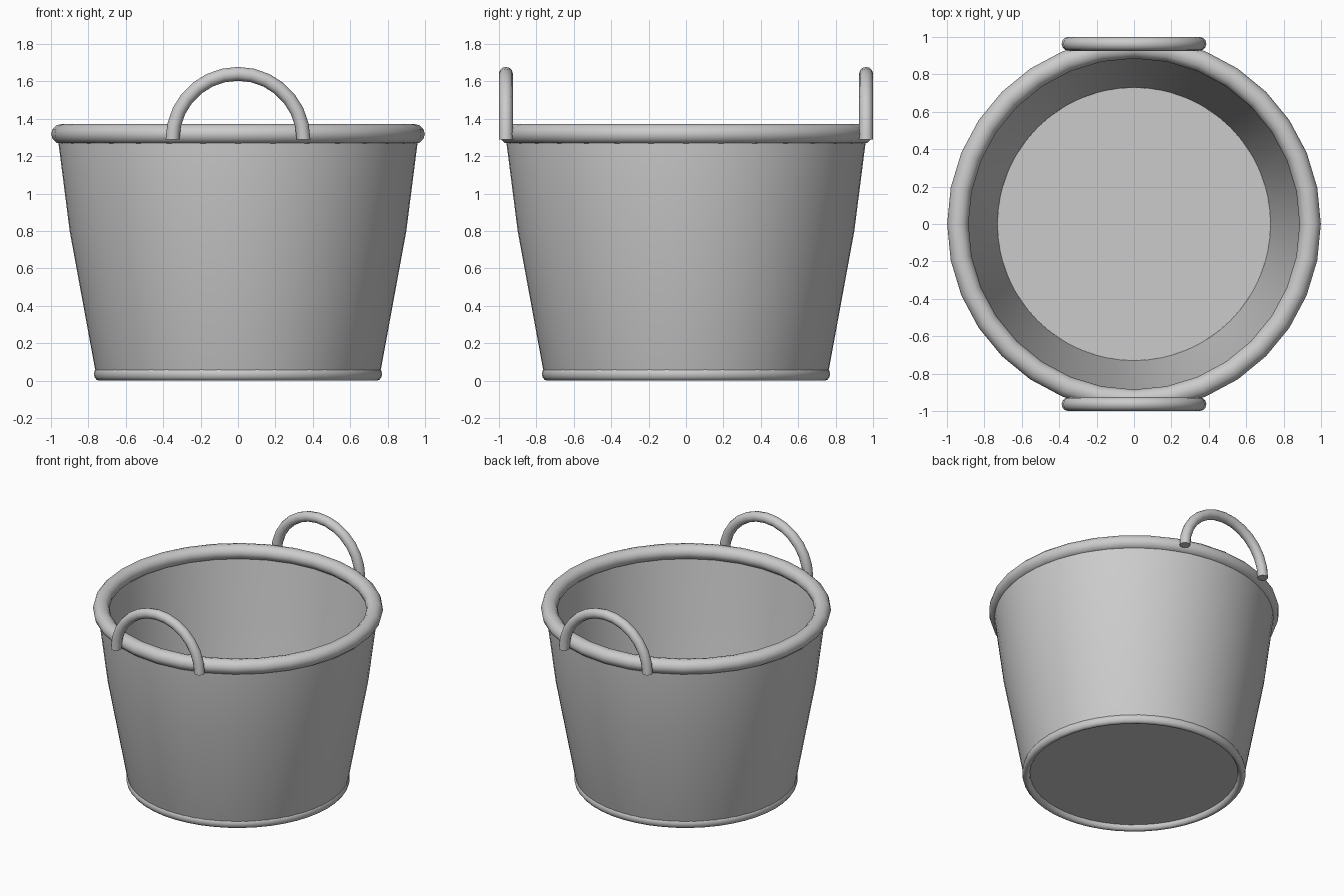
import bpy, bmesh, math

if "Cube" in bpy.data.objects:
    bpy.data.objects.remove(bpy.data.objects["Cube"])


def finish(name, bm, angle=40):
    bmesh.ops.recalc_face_normals(bm, faces=bm.faces)
    mesh = bpy.data.meshes.new(name)
    bm.to_mesh(mesh)
    bm.free()
    obj = bpy.data.objects.new(name, mesh)
    bpy.context.collection.objects.link(obj)
    bpy.ops.object.select_all(action='DESELECT')
    bpy.context.view_layer.objects.active = obj
    obj.select_set(True)
    bpy.ops.object.shade_smooth_by_angle(angle=math.radians(angle))
    return obj


def lathe(name, profile, sides, closed=False, angle=40):
    """Spin (radius, z) points around z; open profiles get end caps."""
    bm = bmesh.new()
    rings = []
    for r, z in profile:
        rings.append([bm.verts.new((r * math.cos(math.tau * i / sides),
                                    r * math.sin(math.tau * i / sides), z))
                      for i in range(sides)])
    pairs = list(zip(rings, rings[1:]))
    if closed:
        pairs.append((rings[-1], rings[0]))
    for a, b in pairs:
        for i in range(sides):
            j = (i + 1) % sides
            bm.faces.new((a[i], a[j], b[j], b[i]))
    if not closed:
        bm.faces.new(rings[0])
        bm.faces.new(rings[-1])
    return finish(name, bm, angle)


def oval(r, z, rr, rz, n):
    return [(r + rr * math.cos(math.tau * k / n), z + rz * math.sin(math.tau * k / n))
            for k in range(n)]


def handle(name, y, arc_r=0.35, tube=0.037, z0=1.29, steps=14, sides=12):
    """Half-circle tube standing in the xz plane."""
    bm = bmesh.new()
    rings = []
    for s in range(steps + 1):
        a = math.pi * s / steps
        ring = []
        for k in range(sides):
            t = math.tau * k / sides
            r = arc_r + tube * math.cos(t)
            ring.append(bm.verts.new((r * math.cos(a), y + tube * math.sin(t),
                                      z0 + r * math.sin(a))))
        rings.append(ring)
    for a, b in zip(rings, rings[1:]):
        for k in range(sides):
            j = (k + 1) % sides
            bm.faces.new((a[k], a[j], b[j], b[k]))
    bm.faces.new(rings[0])
    bm.faces.new(rings[-1])
    return finish(name, bm)


# Tapered hollow tub: underside, outer wall, inner wall, floor
lathe("tub_body", [(0.755, 0.035), (0.765, 0.065), (0.90, 0.80), (0.96, 1.27), (0.96, 1.30),
                   (0.925, 1.30), (0.92, 1.27), (0.865, 0.80), (0.73, 0.065)], 64)

# Rolled rim at the top
lathe("rim", oval(0.942, 1.318, 0.057, 0.054, 12), 32, closed=True)

# Foot ring at the base
lathe("base_ring", oval(0.743, 0.035, 0.027, 0.035, 12), 48, closed=True)

# Handles at front and back
for name, side in (("front_handle", -1), ("back_handle", 1)):
    handle(name, side * 0.963)
